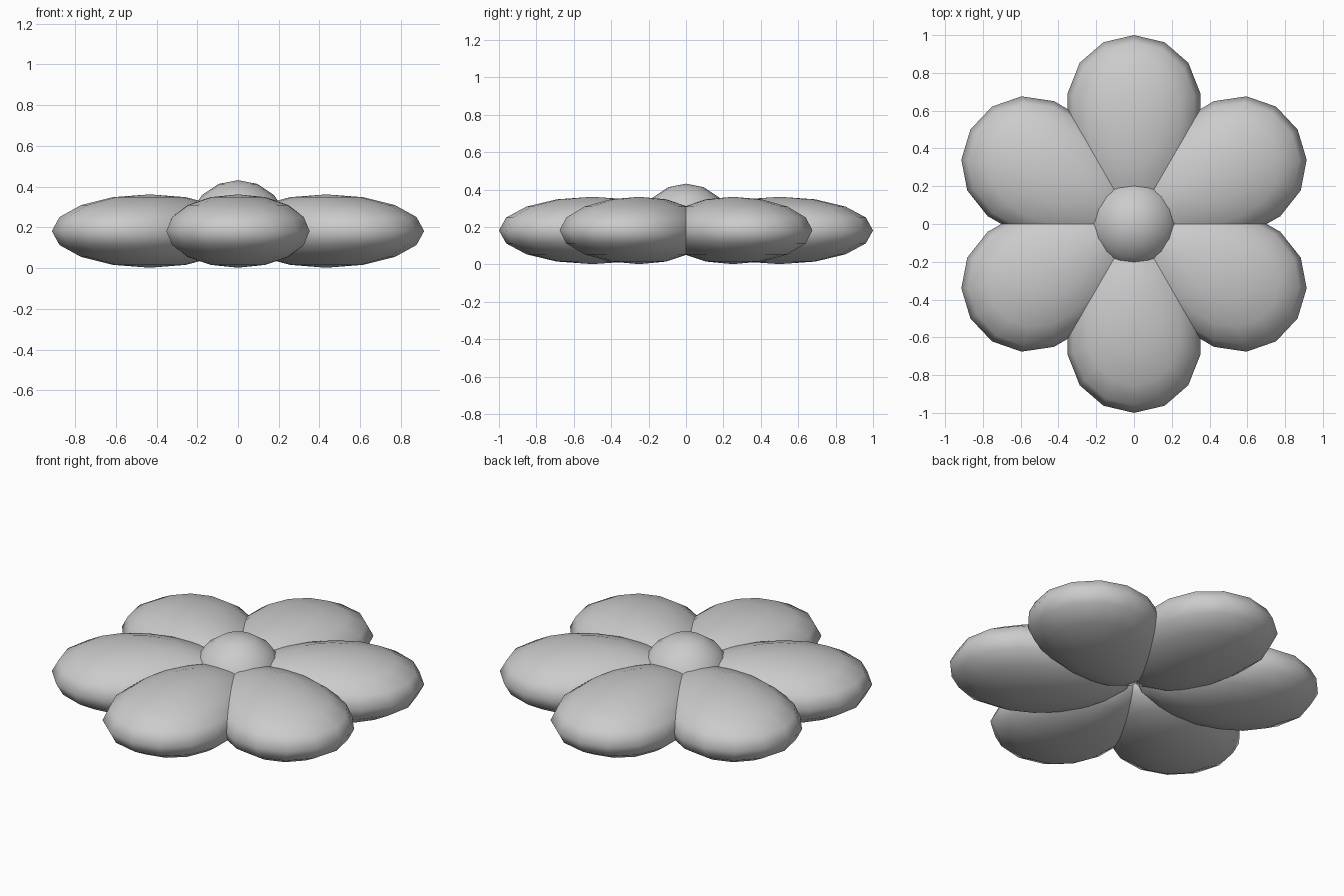
import bpy, bmesh, math
from mathutils import Matrix

cube = bpy.data.objects.get("Cube")
if cube:
    bpy.data.objects.remove(cube, do_unlink=True)

grey = bpy.data.materials.new("soft_grey")
grey.use_nodes = True
colour = (0.6, 0.6, 0.6, 1)
grey.diffuse_color = colour
grey.node_tree.nodes["Principled BSDF"].inputs["Base Color"].default_value = colour

MID = 0.182  # height of the petal mid-plane


def add_object(name, bm):
    mesh = bpy.data.meshes.new(name)
    bmesh.ops.recalc_face_normals(bm, faces=bm.faces)
    bm.to_mesh(mesh)
    bm.free()
    mesh.materials.append(grey)
    mesh.shade_smooth()
    obj = bpy.data.objects.new(name, mesh)
    bpy.context.collection.objects.link(obj)


def unit_sphere():
    bm = bmesh.new()
    bmesh.ops.create_uvsphere(bm, u_segments=16, v_segments=8, radius=1)
    return bm


# Petals: flattened spheres, narrowing towards the flower centre
for i in range(6):
    bm = unit_sphere()
    for v in bm.verts:
        v.co.x *= 0.35 + 0.08 * v.co.y
        v.co.y = 0.5 + 0.5 * v.co.y
        v.co.z = MID + 0.18 * v.co.z
    turn = Matrix.Rotation(i * math.pi / 3, 4, "Z")
    bmesh.ops.transform(bm, matrix=turn, verts=bm.verts)
    add_object(f"petal_{i + 1}", bm)

# Centre: a dome closed underneath, hidden inside the petals
bm = unit_sphere()
lower = [v for v in bm.verts if v.co.z < -0.01]
bmesh.ops.delete(bm, geom=lower, context="VERTS")
bmesh.ops.holes_fill(bm, edges=[e for e in bm.edges if e.is_boundary])
for v in bm.verts:
    v.co = v.co * 0.25
    v.co.z += MID
add_object("flower_centre", bm)
